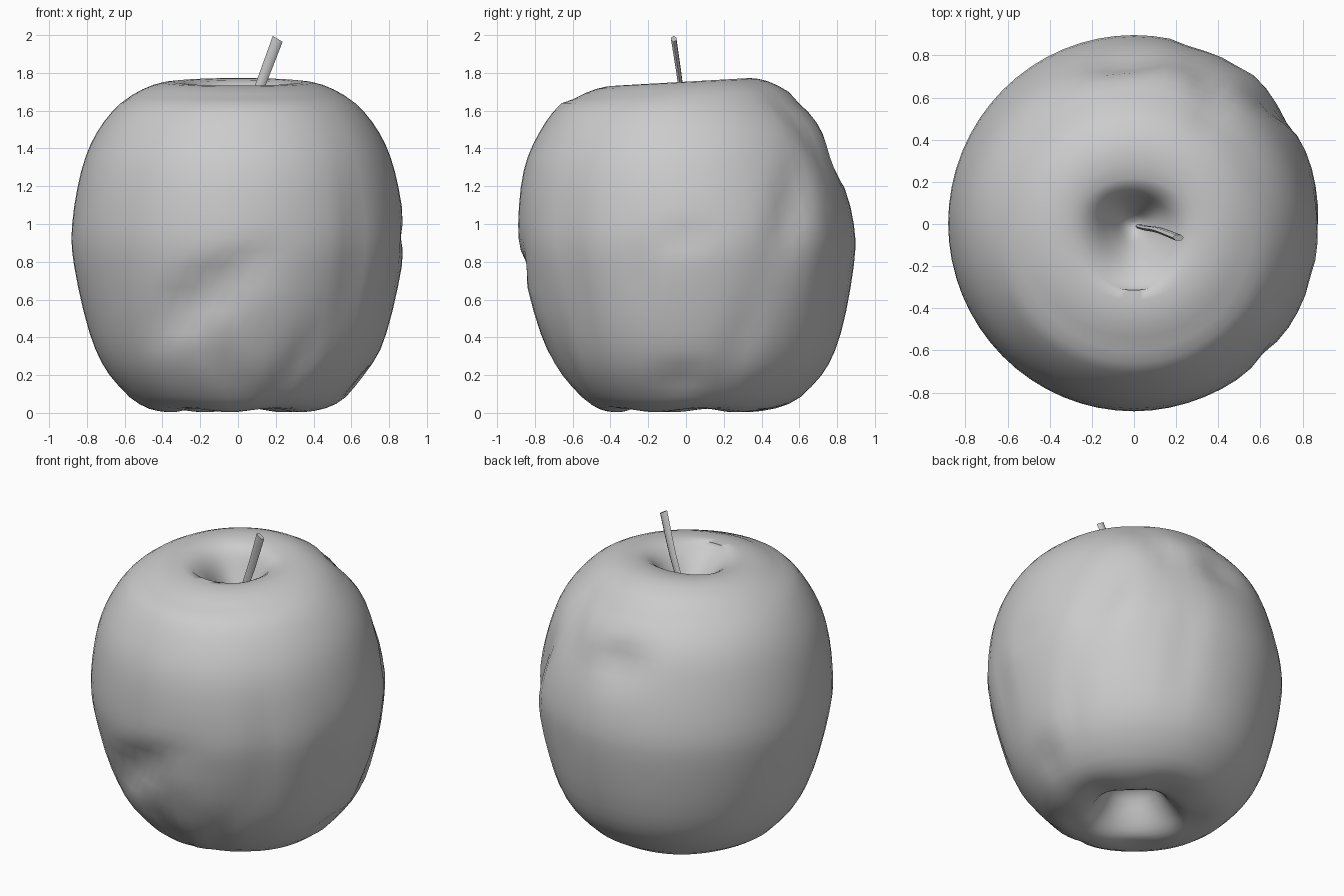
import bpy, bmesh, math
from mathutils import Vector

if "Cube" in bpy.data.objects:
    bpy.data.objects.remove(bpy.data.objects["Cube"])

# Apple half-profile from base hollow to stem hollow: (radius, height, y shift)
PROFILE = [(0.0, 0.27, -0.02), (0.12, 0.24, -0.02), (0.20, 0.12, -0.02), (0.28, 0.03, -0.01),
           (0.38, 0.01, 0.0), (0.52, 0.05, 0.02), (0.68, 0.20, 0.03), (0.785, 0.42, 0.025),
           (0.868, 0.78, 0.01), (0.878, 1.00, 0.0), (0.83, 1.28, -0.02), (0.75, 1.48, -0.02),
           (0.62, 1.64, -0.03), (0.45, 1.735, -0.02), (0.30, 1.75, -0.01), (0.20, 1.70, -0.01),
           (0.12, 1.59, 0.0), (0.05, 1.48, 0.0), (0.0, 1.45, 0.0)]

# Dents and bumps: azimuth, height, tilt, half length, half width, depth (negative = bump)
DENTS = [(-104, 0.62, 32, 0.32, 0.09, 0.075),
         (-76, 0.58, -40, 0.22, 0.10, -0.015),
         (-95, 0.22, -65, 0.20, 0.06, 0.035),
         (-65, 0.25, 60, 0.25, 0.07, 0.025),
         (-45, 0.80, 88, 0.45, 0.07, 0.02),
         (-18, 0.75, 85, 0.22, 0.06, 0.02),
         (0, 0.93, 10, 0.13, 0.06, 0.025),
         (-5, 0.18, 5, 0.15, 0.07, 0.03),
         (38, 1.05, 65, 0.25, 0.07, 0.035),
         (50, 0.95, 75, 0.35, 0.07, -0.015),
         (62, 1.45, -60, 0.22, 0.10, 0.03),
         (93, 1.37, 10, 0.20, 0.12, 0.055),
         (70, 0.75, 85, 0.35, 0.06, 0.02),
         (20, 0.40, 70, 0.25, 0.08, 0.02)]


def spline(points, steps):
    """Catmull-Rom samples through points."""
    p = [Vector(q) for q in points]
    p = [2 * p[0] - p[1]] + p + [2 * p[-1] - p[-2]]
    out = []
    for i in range(1, len(p) - 2):
        a, b, c, d = p[i - 1:i + 3]
        for s in range(steps):
            t = s / steps
            out.append(0.5 * (2 * b + (c - a) * t + (2 * a - 5 * b + 4 * c - d) * t * t
                              + (3 * b - a - 3 * c + d) * t ** 3))
    return out + [p[-2]]


def skin(bm, rings):
    """Quads between rings, closed by fans at first and last ring centres."""
    for a, b in zip(rings, rings[1:]):
        n = len(a)
        for i in range(n):
            bm.faces.new((a[i], a[(i + 1) % n], b[(i + 1) % n], b[i]))


def finish(bm, name, angle):
    bmesh.ops.recalc_face_normals(bm, faces=bm.faces)
    mesh = bpy.data.meshes.new(name)
    bm.to_mesh(mesh)
    bm.free()
    ob = bpy.data.objects.new(name, mesh)
    bpy.context.collection.objects.link(ob)
    bpy.ops.object.select_all(action='DESELECT')
    ob.select_set(True)
    bpy.context.view_layer.objects.active = ob
    bpy.ops.object.shade_smooth_by_angle(angle=math.radians(angle))
    return ob


def dent_depth(az, z):
    total = 0
    for a0, z0, tilt, length, width, depth in DENTS:
        u = ((az - math.radians(a0) + math.pi) % math.tau - math.pi) * 0.85
        v = z - z0
        c, s = math.cos(math.radians(tilt)), math.sin(math.radians(tilt))
        total += depth * math.exp(-((u * c + v * s) / length) ** 2 - ((v * c - u * s) / width) ** 2)
    return total


# Apple body: dented revolve with an uneven crown and base
SEG = 64
bm = bmesh.new()
rings = []
samples = spline(PROFILE, 3)
for r, z, cy in samples[1:-1]:
    ring = []
    for i in range(SEG):
        az = math.tau * i / SEG
        rr = r
        if r > 0.35:
            rr -= dent_depth(az, z) * min(1, (r - 0.35) / 0.2)
        zz = z
        if z > 1.4 and r < 0.6:
            zz += 0.02 * math.sin(az) * min(1, r / 0.2)
        elif z < 0.1:
            zz += 0.012 * (1 + math.sin(5 * az + 0.6)) * max(0, 1 - abs(r - 0.36) / 0.2) - 0.006
        rx = rr * math.cos(az)
        ry = rr * math.sin(az) * 1.012
        # back wall of the stem hollow is steeper than the front
        if z > 1.4 and r < 0.3:
            ry *= 1 - 0.15 * math.sin(az)
        ring.append(bm.verts.new((rx, ry + cy, max(0, zz))))
    rings.append(ring)
skin(bm, rings)
for ring, sample in ((rings[0], samples[0]), (rings[-1], samples[-1])):
    tip = bm.verts.new((0, sample[2], sample[1]))
    for i in range(SEG):
        bm.faces.new((ring[i], ring[(i + 1) % SEG], tip))
finish(bm, "apple_body", 80)

# Stem: thin, curved, widening to a slanted cut end
bm = bmesh.new()
path = spline([(0.02, -0.01, 1.43), (0.06, -0.02, 1.58), (0.12, -0.03, 1.74), (0.21, -0.065, 1.98)], 3)
rings = []
for k, p in enumerate(path):
    t = k / (len(path) - 1)
    w = 0.017 + 0.009 * t
    ring = []
    for i in range(6):
        a = math.tau * i / 6
        x = w * math.cos(a)
        ring.append(bm.verts.new((p.x + x, p.y + 0.6 * w * math.sin(a), min(2, p.z - 0.6 * x))))
    rings.append(ring)
skin(bm, rings)
bm.faces.new(rings[0])
bm.faces.new(rings[-1])
finish(bm, "stem", 50)
